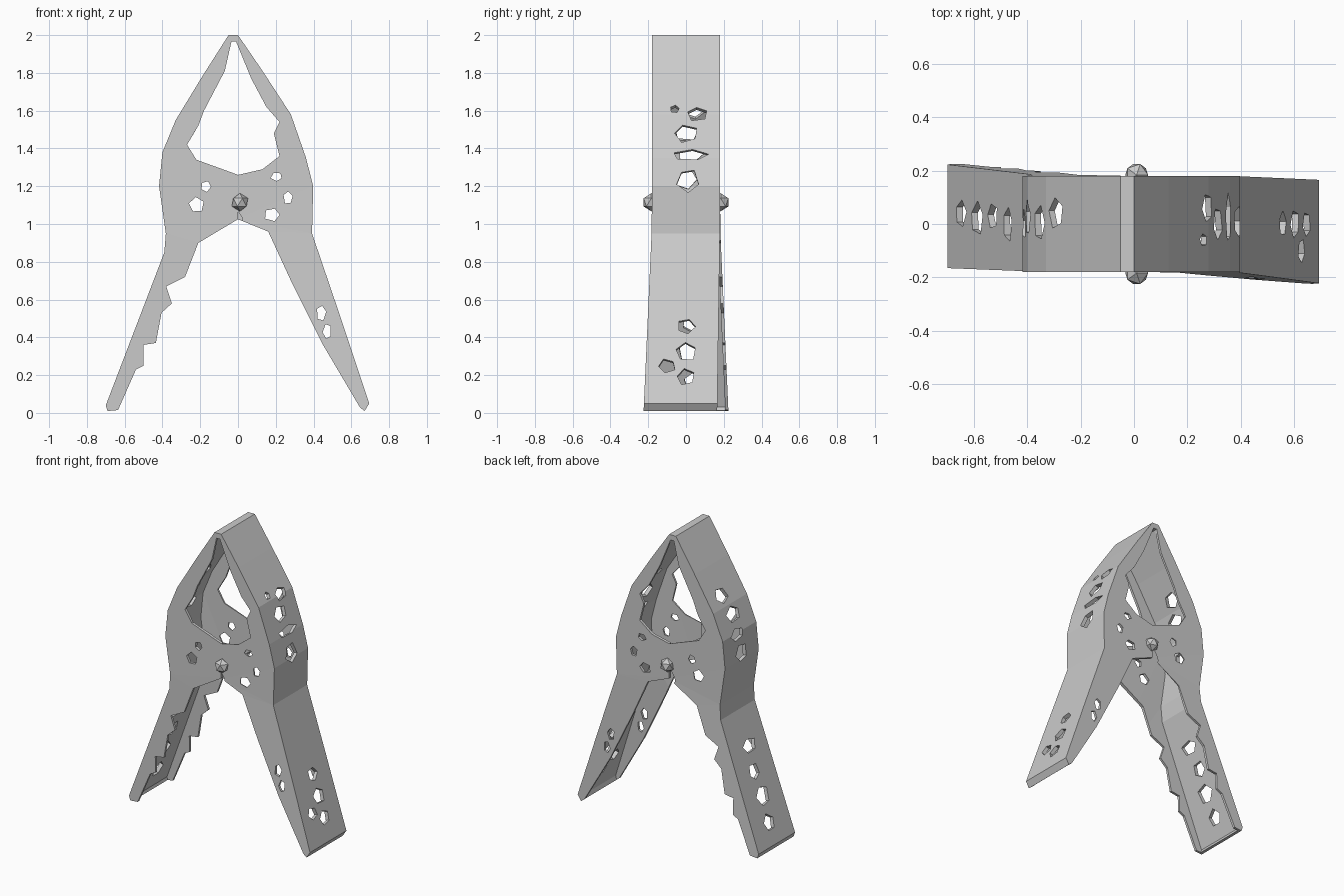
import bpy, bmesh, math, random
from mathutils import Vector
from mathutils.geometry import tessellate_polygon

if "Cube" in bpy.data.objects:
    bpy.data.objects.remove(bpy.data.objects["Cube"])
random.seed(4)


def obj_from(bm, name):
    bmesh.ops.recalc_face_normals(bm, faces=bm.faces)
    me = bpy.data.meshes.new(name)
    bm.to_mesh(me)
    bm.free()
    ob = bpy.data.objects.new(name, me)
    bpy.context.collection.objects.link(ob)
    return ob


def prism(bm, flat, ring_a, ring_b):
    # flat is the 2D outline, used to fill both caps
    a = [bm.verts.new(p) for p in ring_a]
    b = [bm.verts.new(p) for p in ring_b]
    n = len(a)
    for tri in tessellate_polygon([[Vector((p[0], p[1], 0)) for p in flat]]):
        bm.faces.new([a[i] for i in tri])
        bm.faces.new([b[i] for i in reversed(tri)])
    for i in range(n):
        j = (i + 1) % n
        bm.faces.new((a[i], b[i], b[j], a[j]))


def warp(x, z, t, half, side):
    # handles widen and drift sideways towards their tips
    k = max(0, min(1, 1 - z))
    return (x, t * (half + 0.015 * k) - side * 0.03 * k, z)


def side_prism(name, outline, half, side):
    bm = bmesh.new()
    prism(bm, outline, [warp(x, z, -1, half, side) for x, z in outline],
          [warp(x, z, 1, half, side) for x, z in outline])
    return obj_from(bm, name)


def blob(cx, cy, rx, ry):
    # irregular five sided hole
    r0 = random.uniform(0, 6)
    return [(cx + rx * random.uniform(.9, 1.15) * math.cos(r0 + i * math.tau / 5),
             cy + ry * random.uniform(.9, 1.15) * math.sin(r0 + i * math.tau / 5))
            for i in range(5)]


def cut(ob, cutter):
    cutter.hide_render = True
    m = ob.modifiers.new("cut", 'BOOLEAN')
    m.operation = 'DIFFERENCE'
    m.solver = 'EXACT'
    m.object = cutter
    bpy.context.view_layer.objects.active = ob
    bpy.ops.object.modifier_apply(modifier=m.name)
    bpy.data.objects.remove(cutter)


def inset(line, d, side):
    # shift the outer curve towards the middle by the wall thickness
    out = []
    for i, p in enumerate(line):
        a, b = Vector(line[max(i - 1, 0)]), Vector(line[min(i + 1, len(line) - 1)])
        t = (b - a).normalized()
        n = Vector((t.y, -t.x)) * side
        out.append((p[0] + n.x * d, p[1] + n.y * d))
    return out


def plate_at(line, z):
    # position and slope of the outer plate at a height
    for (x0, z0), (x1, z1) in zip(line, line[1:]):
        if z1 <= z <= z0:
            s = (x1 - x0) / (z1 - z0)
            return x0 + s * (z - z0), s


def clamp_half(name, side, outer, inner, plate_holes, cheek_holes):
    ob = side_prism(name, outer + inner, 0.18, side)
    # hollow channel
    cav = [(-side * 0.3, 1.965), (-.025 + side * .008, 1.965)]
    cav += inset(outer, 0.025, side)[1:]
    cav += [(outer[-1][0] - side * 0.06, -0.1), (-side * 0.3, -0.1)]
    cut(ob, side_prism(name + "_cavity", cav, 0.164, side))
    # holes straight through the broad outer plate
    bm = bmesh.new()
    for y, z, ry, rz in plate_holes:
        p = blob(y, z, ry, rz)
        px, s = plate_at(outer, z)
        rings = []
        for d in (-.07, .07):
            rings.append([(px + s * (b - z) + side * d, a, b - side * s * d) for a, b in p])
        prism(bm, p, *rings)
    cut(ob, obj_from(bm, name + "_plate_holes"))
    # holes through both cheeks
    bm = bmesh.new()
    for x, z, rx, rz in cheek_holes:
        p = blob(x, z, rx, rz)
        prism(bm, p, [(a, -.4, b) for a, b in p], [(a, .4, b) for a, b in p])
    cut(ob, obj_from(bm, name + "_cheek_holes"))
    return ob


# right half: outer curve from jaw to handle tip, then inner edge back up
clamp_half(
    "right_clamp_half", 1,
    [(0.0, 2.0), (.13, 1.81), (.28, 1.58), (.36, 1.35), (.398, 1.2), (.392, .95),
     (.545, .5), (.695, .05)],
    [(.67, .01), (.645, .03), (.45, .36), (.28, .7), (.16, .96), (.0, 1.025),
     (.0, 1.26), (.13, 1.29), (.22, 1.36), (.19, 1.48), (.22, 1.54), (.15, 1.62),
     (.07, 1.77), (-.01, 1.965), (-.025, 1.965), (-.025, 2.0)],
    [(-.06, 1.61, .025, .02), (.06, 1.585, .055, .035), (0, 1.48, .065, .045),
     (.02, 1.365, .09, .027), (.01, 1.23, .06, .06), (0, .46, .045, .04),
     (0, .325, .055, .05), (-.1, .25, .045, .035), (0, .19, .05, .045)],
    [(.205, 1.25, .03, .025), (.265, 1.14, .025, .035), (.18, 1.05, .045, .035),
     (.44, .53, .026, .04), (.472, .43, .022, .04)])

# left half with a notched inner edge
clamp_half(
    "left_clamp_half", -1,
    [(-.05, 2.0), (-.19, 1.78), (-.33, 1.55), (-.40, 1.38), (-.418, 1.2), (-.382, .95),
     (-.39, .85), (-.70, .04)],
    [(-.69, .01), (-.635, .015), (-.54, .23), (-.5, .25), (-.5, .36), (-.435, .37),
     (-.405, .53), (-.35, .58), (-.38, .67), (-.28, .72), (-.21, .9), (.0, 1.025),
     (.0, 1.26), (-.04, 1.275), (-.22, 1.34), (-.27, 1.42), (-.21, 1.52), (-.18, 1.6),
     (-.07, 1.81), (-.035, 1.965), (-.025, 1.965), (-.025, 2.0)],
    [(.04, 1.61, .055, .04), (0, 1.49, .065, .045), (.02, 1.37, .07, .035),
     (0, 1.24, .055, .06), (0, .63, .065, .045), (.03, .48, .05, .05),
     (.02, .33, .06, .06), (.04, .17, .05, .05)],
    [(-.22, 1.1, .038, .04), (-.17, 1.2, .027, .028)])

# pivot axle with faceted rivet heads
bm = bmesh.new()
ring = [(.01 + .02 * math.cos(i * math.tau / 6), 1.115 + .02 * math.sin(i * math.tau / 6))
        for i in range(6)]
prism(bm, ring, [(x, -.19, z) for x, z in ring], [(x, .19, z) for x, z in ring])
obj_from(bm, "pivot_axle")
for side, name in ((-1, "front_rivet"), (1, "back_rivet")):
    bpy.ops.mesh.primitive_ico_sphere_add(subdivisions=1, radius=.048,
                                          location=(.01, side * .184, 1.115))
    bpy.context.object.name = name
